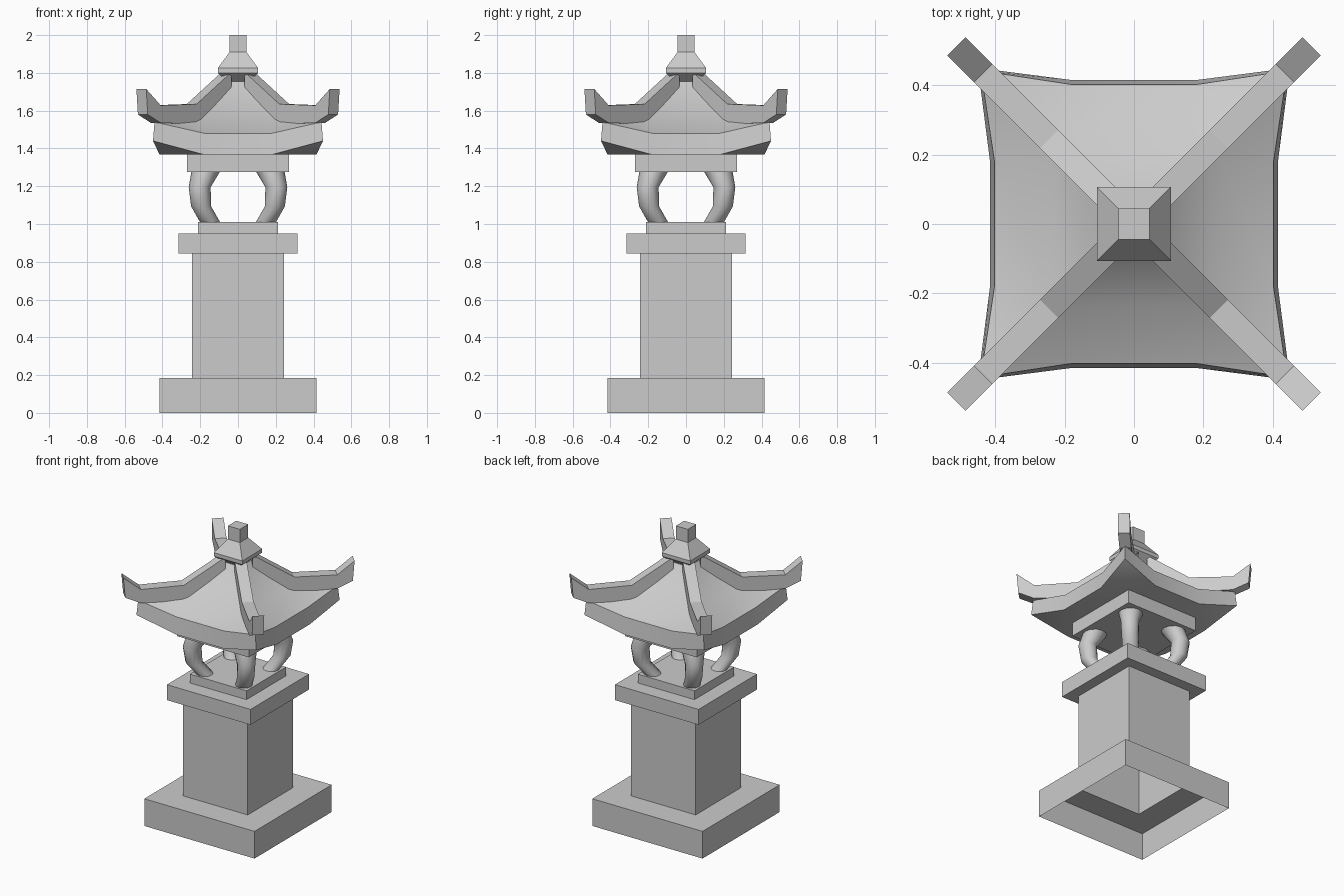
import bpy, bmesh
from math import cos, sin, pi, radians
from mathutils import Vector

cube = bpy.data.objects.get("Cube")
if cube:
    bpy.data.objects.remove(cube)

stone = bpy.data.materials.new("grey stone")
stone.use_nodes = True
GREY = (0.6, 0.6, 0.6, 1)
stone.diffuse_color = GREY
stone.node_tree.nodes["Principled BSDF"].inputs["Base Color"].default_value = GREY


def finish(name, bm, smooth=None):
    mesh = bpy.data.meshes.new(name)
    bm.to_mesh(mesh)
    bm.free()
    mesh.materials.append(stone)
    obj = bpy.data.objects.new(name, mesh)
    bpy.context.collection.objects.link(obj)
    if smooth:
        bpy.ops.object.select_all(action='DESELECT')
        obj.select_set(True)
        bpy.context.view_layer.objects.active = obj
        bpy.ops.object.shade_smooth_by_angle(angle=radians(smooth))
    return obj


def loft(bm, rings, bottom=True, top=True):
    """Bridge counter-clockwise rings of points from bottom to top."""
    rows = [[bm.verts.new(p) for p in ring] for ring in rings]
    n = len(rows[0])
    for a, b in zip(rows, rows[1:]):
        for i in range(n):
            j = (i + 1) % n
            bm.faces.new((a[i], a[j], b[j], b[i]))
    if bottom:
        bm.faces.new(rows[0][::-1])
    if top:
        bm.faces.new(rows[-1])


def square(half, z):
    return [(half * x, half * y, z) for x, y in ((-1, -1), (1, -1), (1, 1), (-1, 1))]


def square_part(name, profile, bottom=True, top=True):
    bm = bmesh.new()
    loft(bm, [square(h, z) for h, z in profile], bottom, top)
    return finish(name, bm)


# Pedestal: hollow base and column, then the slabs
square_part("base", [(.415, 0), (.415, .185), (.243, .185)], False, False)
square_part("column", [(.243, .185), (.243, .845)], False, False)
square_part("column_cap", [(.315, .845), (.315, .95)])
square_part("leg_plinth", [(.213, .95), (.213, 1.01)])
square_part("roof_plate", [(.27, 1.275), (.27, 1.368)])

# Finial: downward taper, thin rim, sloped cap and a square knob
square_part("finial", [(.025, 1.73), (.107, 1.80), (.107, 1.825), (.045, 1.91), (.045, 2)])

corners = {"front_right": (-1, -1), "front_left": (1, -1),
           "back_left": (1, 1), "back_right": (-1, 1)}

# Bowed legs on the four corners
leg_path = [(.148, .053, 1.01), (.195, .053, 1.093), (.203, .058, 1.195), (.172, .075, 1.275)]
SIDES = 12
for place, (sx, sy) in corners.items():
    bm = bmesh.new()
    loft(bm, [[(sx * d + r * cos(2 * pi * i / SIDES), sy * d + r * sin(2 * pi * i / SIDES), z)
               for i in range(SIDES)] for d, r, z in leg_path])
    finish(place + "_leg", bm, 50)


# Roof: concave hips with upswept corners
def eave_ring(mid, mid_z, corner, corner_z):
    ring = []
    for k in range(4):
        turn = [Vector((-corner, -corner, corner_z)), Vector((-.178, -mid, mid_z)),
                Vector((.178, -mid, mid_z))]
        c, s = round(cos(k * pi / 2)), round(sin(k * pi / 2))
        ring += [(c * p.x - s * p.y, s * p.x + c * p.y, p.z) for p in turn]
    return ring


bm = bmesh.new()
loft(bm, [eave_ring(.415, 1.367, .45, 1.44), eave_ring(.402, 1.48, .442, 1.54)], False, False)
bm.verts.ensure_lookup_table()
low, eave = bm.verts[:12], bm.verts[12:24]
hip = [bm.verts.new(p) for p in square(.235, 1.56)]
peak = [bm.verts.new(p) for p in square(.06, 1.755)]
for k in range(4):
    j = (k + 1) % 4
    left, right, nxt = 3 * k + 1, 3 * k + 2, 3 * j
    bm.faces.new((eave[left], eave[right], hip[j], hip[k]))
    bm.faces.new((eave[3 * k], eave[left], hip[k]))
    bm.faces.new((eave[right], eave[nxt], hip[j]))
    bm.faces.new((hip[k], hip[j], peak[j], peak[k]))
    bm.faces.new((low[3 * k], low[3 * k - 1], low[left]))
bm.faces.new(peak)
bm.faces.new([low[i] for i in range(12) if i % 3][::-1])
finish("roof", bm, 30)

# Hip beams ending in upturned horns: (distance, top height, bottom height)
beam = [(.06, 1.805, 1.72), (.245, 1.635, 1.53), (.435, 1.628, 1.535), (.512, 1.715, 1.58)]
HALF = .026
for place, (sx, sy) in corners.items():
    bm = bmesh.new()
    rings = []
    for d, top, bot in beam:
        inner = d if top < 1.7 or d < .1 else d - .008
        a = (sx * HALF, -sy * HALF)
        rings.append([(sx * q + side * a[0], sy * q + side * a[1], z)
                      for side, q, z in ((-1, inner, bot), (1, inner, bot), (1, d, top), (-1, d, top))])
    loft(bm, rings)
    bmesh.ops.recalc_face_normals(bm, faces=bm.faces)
    finish(place + "_hip_beam", bm)
